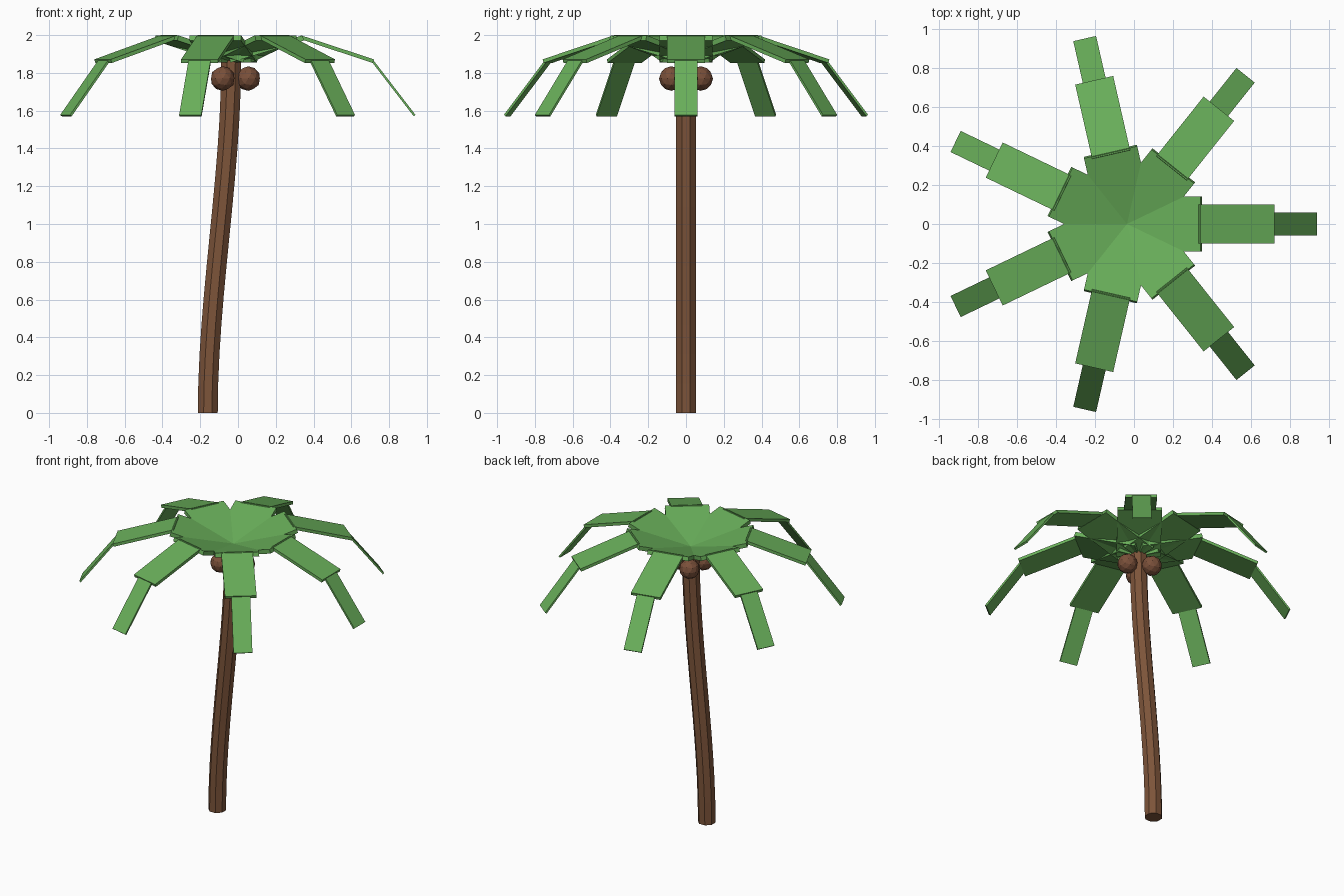
import bpy, bmesh, math
from mathutils import Matrix, Vector

if "Cube" in bpy.data.objects:
    bpy.data.objects.remove(bpy.data.objects["Cube"])

CX = -0.036          # crown axis
TOP = 1.87           # trunk top height


def material(name, rgb):
    m = bpy.data.materials.new(name)
    m.diffuse_color = (*rgb, 1)
    m.use_nodes = True
    m.node_tree.nodes["Principled BSDF"].inputs["Base Color"].default_value = m.diffuse_color
    return m


GREEN = material("leaf green", (0.141, 0.429, 0.102))
BROWN = material("bark brown", (0.205, 0.089, 0.042))
NUT = material("coconut brown", (0.195, 0.080, 0.042))


def finish(name, bm, mat):
    bmesh.ops.recalc_face_normals(bm, faces=bm.faces)
    me = bpy.data.meshes.new(name)
    bm.to_mesh(me)
    bm.free()
    me.materials.append(mat)
    ob = bpy.data.objects.new(name, me)
    bpy.context.collection.objects.link(ob)
    return ob


# Trunk: octagonal rings swept along a gentle S-curve
bm = bmesh.new()
rings, sides, radius = 12, 8, 0.057
loops = []
for i in range(rings + 1):
    u = i / rings
    x = -0.16 + (CX + 0.16) * u * u * (3 - 2 * u)
    loops.append([bm.verts.new((x + radius * math.cos((k + 0.5) * math.tau / sides),
                                radius * math.sin((k + 0.5) * math.tau / sides),
                                TOP * u)) for k in range(sides)])
for a, b in zip(loops, loops[1:]):
    for k in range(sides):
        n = (k + 1) % sides
        bm.faces.new((a[k], a[n], b[n], b[k]))
bm.faces.new(loops[0])
bm.faces.new(loops[-1])
finish("trunk", bm, BROWN)

# Fronds: three overlapping thin boxes (start r, z, end r, z, width)
SEGMENTS = [(-0.008, 1.868, 0.381, 1.985, 0.28),
            (0.364, 1.990, 0.753, 1.862, 0.20),
            (0.743, 1.870, 0.971, 1.574, 0.12)]
for f in range(7):
    bm = bmesh.new()
    spin = Matrix.Translation((CX, 0, 0)) @ Matrix.Rotation(f * math.tau / 7, 4, 'Z')
    for r0, z0, r1, z1, w in SEGMENTS:
        length = math.hypot(r1 - r0, z1 - z0)
        tilt = Matrix.Rotation(-math.atan2(z1 - z0, r1 - r0), 4, 'Y')
        mid = Matrix.Translation(((r0 + r1) / 2, 0, (z0 + z1) / 2))
        size = Matrix.Diagonal((length, w, w * 0.1, 1))
        bmesh.ops.create_cube(bm, size=1, matrix=spin @ mid @ tilt @ size)
    finish(f"frond_{f + 1}", bm, GREEN)

# Coconuts: three faceted balls around the trunk
for c in range(3):
    a = c * math.tau / 3
    bm = bmesh.new()
    bmesh.ops.create_icosphere(bm, subdivisions=2, radius=0.065, matrix=Matrix.Translation(
        Vector((CX + 0.09 * math.cos(a), 0.09 * math.sin(a), 1.77))))
    finish(f"coconut_{c + 1}", bm, NUT)
